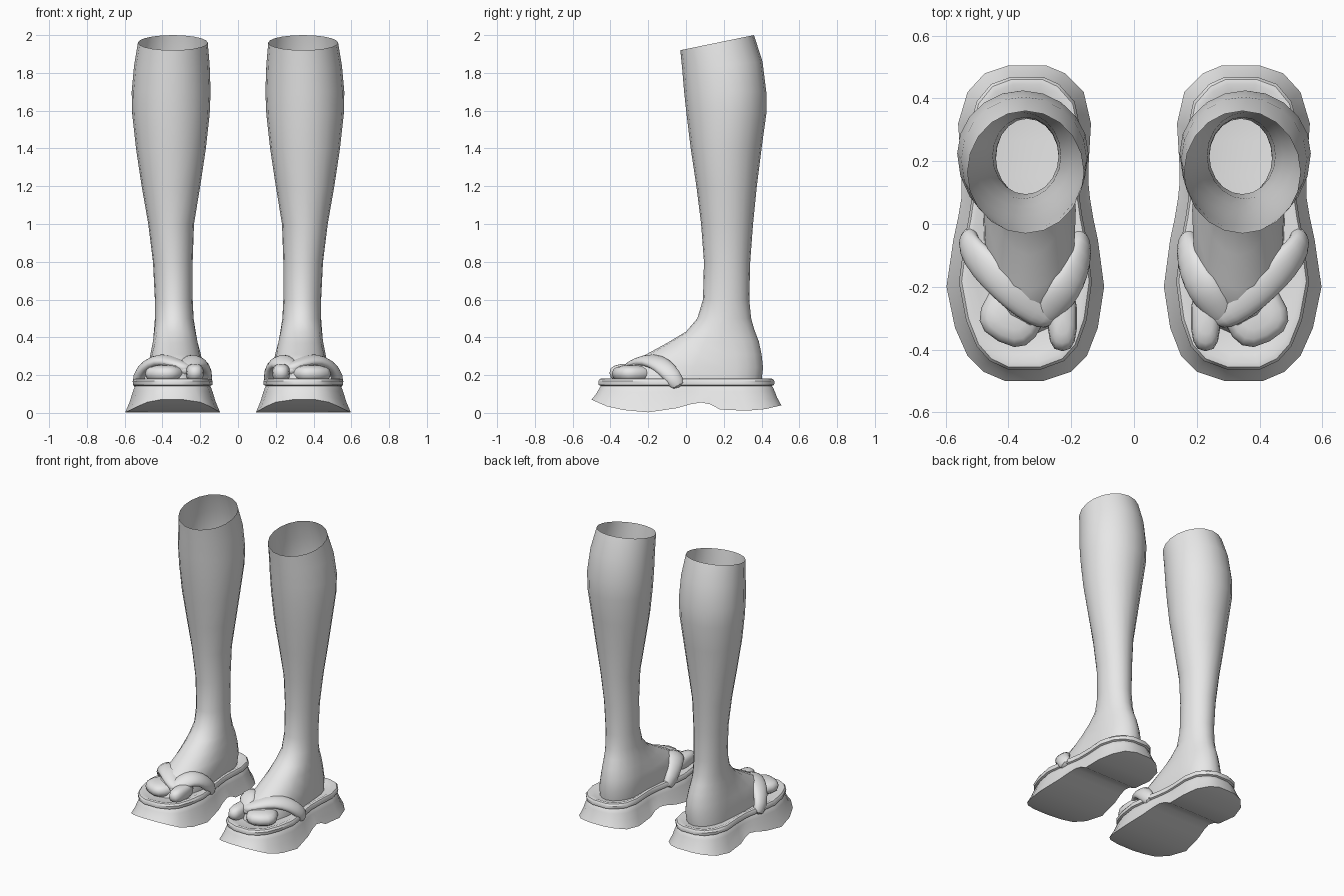
import bpy, bmesh, math
from mathutils import Vector

cube = bpy.data.objects.get("Cube")
if cube:
    bpy.data.objects.remove(cube, do_unlink=True)

grey = bpy.data.materials.new("light grey")
grey.use_nodes = True
grey.diffuse_color = (0.8, 0.8, 0.8, 1)
grey.node_tree.nodes["Principled BSDF"].inputs["Base Color"].default_value = (0.8, 0.8, 0.8, 1)


def finish(name, bm, side, angle=50):
    """Mirror to the chosen side, fix normals and shade."""
    for v in bm.verts:
        v.co.x *= side
    bmesh.ops.recalc_face_normals(bm, faces=bm.faces)
    me = bpy.data.meshes.new(name)
    bm.to_mesh(me)
    bm.free()
    me.materials.append(grey)
    ob = bpy.data.objects.new(("left_" if side > 0 else "right_") + name, me)
    bpy.context.scene.collection.objects.link(ob)
    bpy.ops.object.select_all(action='DESELECT')
    ob.select_set(True)
    bpy.context.view_layer.objects.active = ob
    bpy.ops.object.shade_smooth_by_angle(angle=math.radians(angle))
    return ob


def loft(bm, rings):
    """Join closed rings of points with quads."""
    vr = [[bm.verts.new(p) for p in r] for r in rings]
    n = len(vr[0])
    for a, b in zip(vr, vr[1:]):
        for i in range(n):
            j = (i + 1) % n
            bm.faces.new((a[i], a[j], b[j], b[i]))
    return vr


def interp(table, y):
    for (y0, z0), (y1, z1) in zip(table, table[1:]):
        if y <= y1:
            t = max(0, (y - y0) / (y1 - y0))
            return z0 + (z1 - z0) * t
    return table[-1][1]


# Leg rings: z front, z back, x inner, x outer, y front, y back, toe flare
LEG = [
    (1.92, 2.00, .160, .530, -.03, .36, 0), (1.82, 1.86, .150, .550, -.02, .405, 0),
    (1.70, 1.70, .145, .563, -.01, .425, 0), (1.58, 1.58, .150, .560, .003, .425, 0),
    (1.40, 1.40, .170, .540, .025, .40, 0), (1.20, 1.20, .200, .510, .055, .375, 0),
    (1.00, 1.00, .233, .475, .08, .355, 0), (.80, .80, .240, .450, .095, .34, 0),
    (.60, .60, .240, .440, .09, .335, 0), (.50, .50, .235, .440, .06, .345, 0),
    (.43, .44, .225, .445, 0, .362, .1), (.37, .38, .215, .450, -.10, .385, .2),
    (.31, .31, .205, .455, -.21, .40, .4), (.25, .24, .200, .462, -.32, .408, .55),
    (.17, .17, .205, .465, -.36, .40, .55),
]


def leg(side):
    rings = []
    for zf, zb, x0, x1, yf, yb, flare in LEG:
        xc, hw = (x0 + x1) / 2, (x1 - x0) / 2
        ym = max((yf + yb) / 2, yb - .2)
        ring = []
        for i in range(20):
            a = math.tau * i / 20
            s = math.sin(a)
            y = ym + s * ((yb - ym) if s > 0 else (ym - yf))
            x = xc + math.cos(a) * hw * (1 + flare * max(0, -s))
            ring.append((x, y, zf + (zb - zf) * (y - yf) / (yb - yf)))
        rings.append(ring)
    bm = bmesh.new()
    vr = loft(bm, rings)
    bm.faces.new(vr[-1])
    finish("leg", bm, side, 60)


# Sole outline stations: y, inner x, outer x
SOLE = [(-.50, .29, .41), (-.47, .20, .48), (-.42, .15, .53), (-.33, .115, .57),
        (-.20, .095, .597), (-.05, .115, .575), (.02, .13, .56), (.08, .14, .55),
        (.13, .145, .55), (.18, .145, .55), (.32, .137, .56), (.42, .16, .53),
        (.48, .22, .475), (.505, .28, .40)]
# Underside height along y: toe rocker, arch and heel
UNDER = [(-.50, .07), (-.42, .035), (-.33, .015), (-.20, .003), (-.12, .005), (-.05, .025),
         (.02, .045), (.08, .055), (.13, .045), (.18, .018), (.28, .008), (.42, .02), (.505, .04)]


def sole(side):
    # Rings: inset, blend from underside to top height, top height
    levels = [(0, 0, 0), (.022, .45, .13), (.036, .85, .13), (.045, 1, .137), (.050, 1, .143),
              (.038, 1, .148), (.036, 1, .168), (.044, 1, .180), (.06, 1, .183), (.085, 1, .172)]
    rings = []
    for d, t, top in levels:
        left, right = [], []
        for y, x0, x1 in SOLE:
            z = interp(UNDER, y) * (1 - t) + top * t
            k, yy = 1 - d / .23, y * (1 - d / .5)
            left.append((.345 + (x0 - .345) * k, yy, z))
            right.append((.345 + (x1 - .345) * k, yy, z))
        rings.append(left + right[::-1])
    bm = bmesh.new()
    vr = loft(bm, rings)
    n = len(SOLE)
    for ring in (vr[0], vr[-1]):
        for i in range(n - 1):
            bm.faces.new((ring[i], ring[i + 1], ring[-2 - i], ring[-1 - i]))
    finish("sandal_sole", bm, side, 40)


# Strap centre lines with half width, running from the sole to the toe post
STRAPS = {
    "outer_strap": [(.525, -.035, .13, .045), (.53, -.07, .195, .05), (.485, -.125, .255, .058),
                    (.41, -.19, .285, .065), (.34, -.245, .265, .065), (.28, -.285, .235, .06),
                    (.255, -.305, .215, .03)],
    "inner_strap": [(.175, -.035, .13, .045), (.165, -.08, .195, .05), (.185, -.14, .255, .058),
                    (.22, -.20, .278, .062), (.255, -.25, .258, .06), (.29, -.295, .23, .05),
                    (.31, -.31, .21, .03)],
}


def strap(name, path, side):
    pts = [Vector(p[:3]) for p in path]
    rings = []
    for i, p in enumerate(pts):
        tan = (pts[min(i + 1, len(pts) - 1)] - pts[max(i - 1, 0)]).normalized()
        out = Vector((p.x - .335, 0, (p.z - .12) * 1.3))
        out = (out - tan * out.dot(tan)).normalized()
        wide = tan.cross(out)
        w = path[i][3]
        rings.append([p + wide * w * math.cos(a) + out * .034 * math.sin(a)
                      for a in (math.tau * k / 10 for k in range(10))])
    bm = bmesh.new()
    vr = loft(bm, rings)
    bm.faces.new(vr[0])
    bm.faces.new(vr[-1])
    ob = finish(name, bm, side, 70)
    sub = ob.modifiers.new("smooth", 'SUBSURF')
    sub.levels = sub.render_levels = 1


def toe(name, centre, size, turn, side):
    bm = bmesh.new()
    bmesh.ops.create_uvsphere(bm, u_segments=14, v_segments=8, radius=1)
    c, s = math.cos(turn), math.sin(turn)
    for v in bm.verts:
        # Squared-off ellipsoid
        q = Vector([math.copysign(abs(e) ** .75, e) for e in v.co])
        x, y = q.x * size[0], q.y * size[1]
        v.co = Vector((x * c - y * s, x * s + y * c, q.z * size[2])) + Vector(centre)
    finish(name, bm, side, 60)


for side in (1, -1):
    leg(side)
    sole(side)
    for name, path in STRAPS.items():
        strap(name, path, side)
    toe("big_toe", (.228, -.30, .212), (.047, .105, .048), 0, side)
    toe("small_toes", (.385, -.285, .208), (.10, .10, .045), math.radians(28), side)
